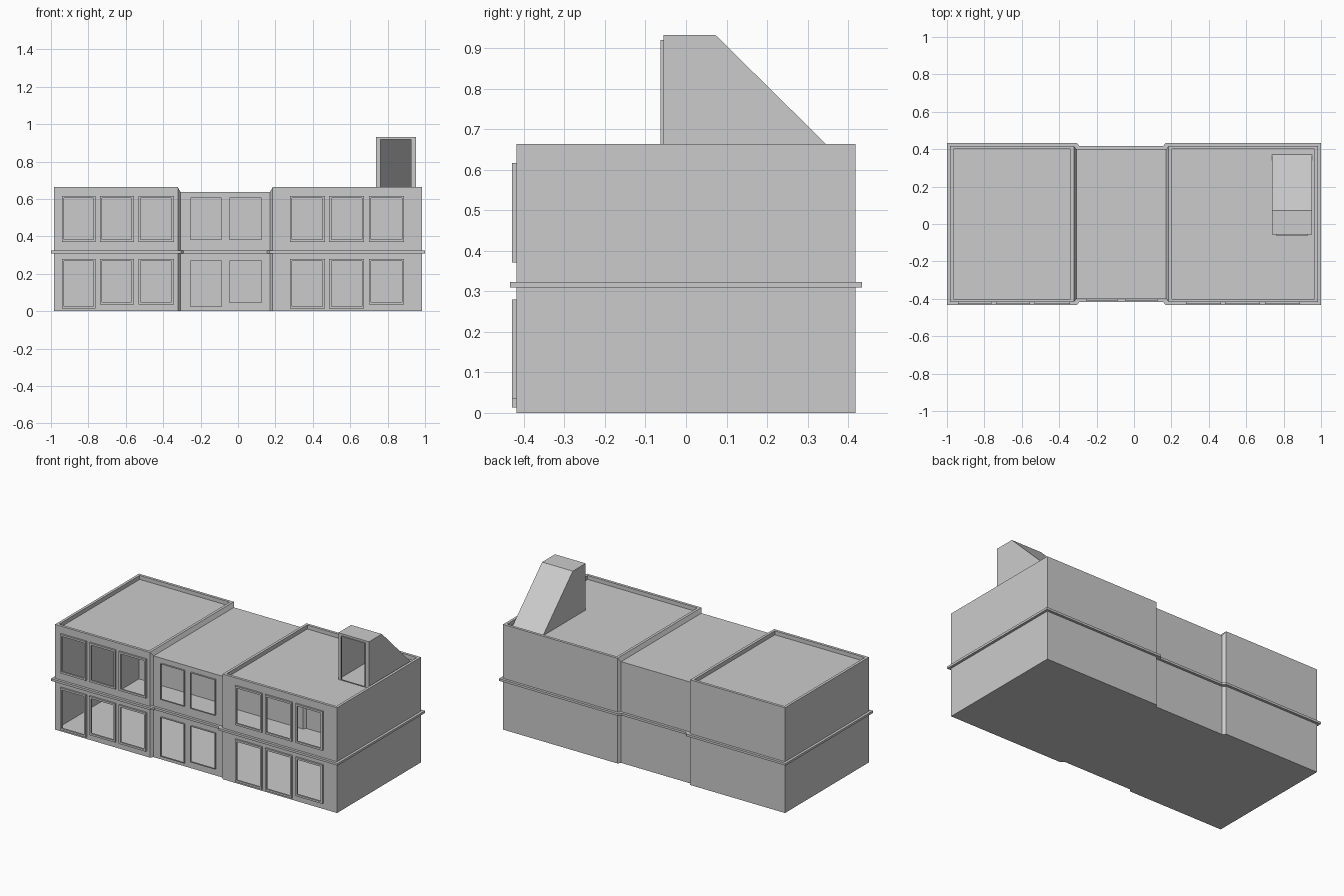
import bpy

if "Cube" in bpy.data.objects:
    bpy.data.objects.remove(bpy.data.objects["Cube"])

ROOF, DECK = 0.663, 0.638          # parapet top, sunken roof level
Y_WING, Y_MID = 0.418, 0.40        # half depths
X0, X1, X2, X3, X4, X5 = -0.983, -0.322, -0.308, 0.172, 0.185, 0.983


def build(name, faces):
    """Make one object from a list of polygons given as point lists."""
    verts, index, polys = [], {}, []
    for f in faces:
        ids = []
        for p in f:
            k = tuple(round(c, 5) for c in p)
            if k not in index:
                index[k] = len(verts)
                verts.append(k)
            ids.append(index[k])
        polys.append(ids)
    me = bpy.data.meshes.new(name)
    me.from_pydata(verts, [], polys)
    me.update()
    ob = bpy.data.objects.new(name, me)
    bpy.context.collection.objects.link(ob)
    return ob


def bridge(a, b):
    """Quads between two closed loops of points."""
    n = len(a)
    return [[a[i], a[(i + 1) % n], b[(i + 1) % n], b[i]] for i in range(n)]


def rect_xy(xa, xb, h, z):
    return [(xa, -h, z), (xb, -h, z), (xb, h, z), (xa, h, z)]


def rect_xz(xa, xb, za, zb, y):
    return [(xa, y, za), (xb, y, za), (xb, y, zb), (xa, y, zb)]


def outline(off, z):
    """Plan outline of the building, pushed out by off."""
    w, m = Y_WING + off, Y_MID + off
    front = [(X0 - off, -w), (X1 + off, -w), (X2 + off, -m),
             (X3 - off, -m), (X4 - off, -w), (X5 + off, -w)]
    pts = front + [(x, -y) for x, y in reversed(front)]
    return [(x, y, z) for x, y in pts]


def front_wall(xa, xb, y, top, wins):
    """Wall with window openings left out."""
    faces, x = [], xa
    for a, b, low in wins:
        faces.append(rect_xz(x, a, 0, top, y))
        for za, zb in ((0, low), (0.268, 0.383), (0.605, top)):
            faces.append(rect_xz(a, b, za, zb, y))
        x = b
    faces.append(rect_xz(x, xb, 0, top, y))
    return faces


def frame(name, a, b, za, zb, y, w, out):
    """Window surround standing proud of the wall."""
    outer = lambda yy: rect_xz(a - w, b + w, za - w, zb + w, yy)
    inner = lambda yy: rect_xz(a, b, za, zb, yy)
    f = bridge(outer(y), outer(y - out)) + bridge(outer(y - out), inner(y - out))
    build(name, f + bridge(inner(y - out), inner(y)))


# windows: left edge, right edge, sill height of the lower one
LEFT = [(-0.929, -0.773, 0.025), (-0.726, -0.569, 0.048), (-0.520, -0.355, 0.048)]
MID = [(-0.251, -0.091, 0.025), (-0.043, 0.124, 0.045)]
RIGHT = [(0.290, 0.453, 0.025), (0.499, 0.662, 0.025), (0.712, 0.876, 0.048)]

# sections: name, x range, half depth, height, windows, frame width
SECTIONS = [("left_wing", X0, X1, Y_WING, ROOF, LEFT, 0.012),
            ("middle", X2, X3, Y_MID, DECK, MID, 0.002),
            ("right_wing", X4, X5, Y_WING, ROOF, RIGHT, 0.012)]

for name, xa, xb, h, top, wins, w in SECTIONS:
    # front and back walls
    build(name + "_front_wall", front_wall(xa, xb, -h, top, wins))
    build(name + "_back_wall", [rect_xz(xa, xb, 0, top, h)[::-1]])
    # window surrounds
    for a, b, low in wins:
        frame(name + "_lower_window", a, b, low, 0.268, -h, w, 0.011)
        frame(name + "_upper_window", a, b, 0.383, 0.605, -h, w, 0.011)
    # roof: flat in the middle, sunken behind a parapet on the wings
    outer = rect_xy(xa, xb, h, top)
    if name == "middle":
        build("middle_roof", [outer])
    else:
        p = 0.017
        rim = rect_xy(xa + p, xb - p, h - p, top)
        deck = rect_xy(xa + p, xb - p, h - p, DECK)
        build(name + "_roof", bridge(outer, rim) + bridge(rim, deck) + [deck])

# slanted steps between wings and middle: front, back and top
for name, xw, xm in (("left_step", X1, X2), ("right_step", X4, X3)):
    faces = [[(xw, -Y_WING, ROOF), (xm, -Y_MID, DECK), (xm, Y_MID, DECK), (xw, Y_WING, ROOF)]]
    for s in (-1, 1):
        faces.append([(xw, s * Y_WING, 0), (xm, s * Y_MID, 0),
                      (xm, s * Y_MID, DECK), (xw, s * Y_WING, ROOF)])
    build(name, faces)

# end walls
for name, x in (("left_end_wall", X0), ("right_end_wall", X5)):
    build(name, [[(x, -Y_WING, 0), (x, Y_WING, 0), (x, Y_WING, ROOF), (x, -Y_WING, ROOF)]])

# floor
build("floor", [outline(0, 0)[::-1]])

# belt course around the building
lo, hi = 0.309, 0.323
build("belt_course", bridge(outline(0, lo), outline(0.016, lo))
      + bridge(outline(0.016, lo), outline(0.016, hi))
      + bridge(outline(0.016, hi), outline(0, hi)))

# roof hut with sloping back and open front
XA, XB, YF = 0.738, 0.952, -0.055
profile = [(YF, DECK), (YF, 0.932), (0.073, 0.932), (0.371, DECK)]
sides = [[(x, y, z) for y, z in profile] for x in (XA, XB)]
hut = [sides[0], sides[1][::-1]]
hut += [[sides[0][i], sides[0][i + 1], sides[1][i + 1], sides[1][i]] for i in (1, 2)]
a, b, za, zb = 0.763, 0.925, 0.645, 0.918
hut += bridge(rect_xz(XA, XB, DECK, 0.932, YF), rect_xz(a, b, za, zb, YF))
build("roof_hut", hut)
frame("roof_hut_opening", a, b, za, zb, YF, 0.002, 0.008)
